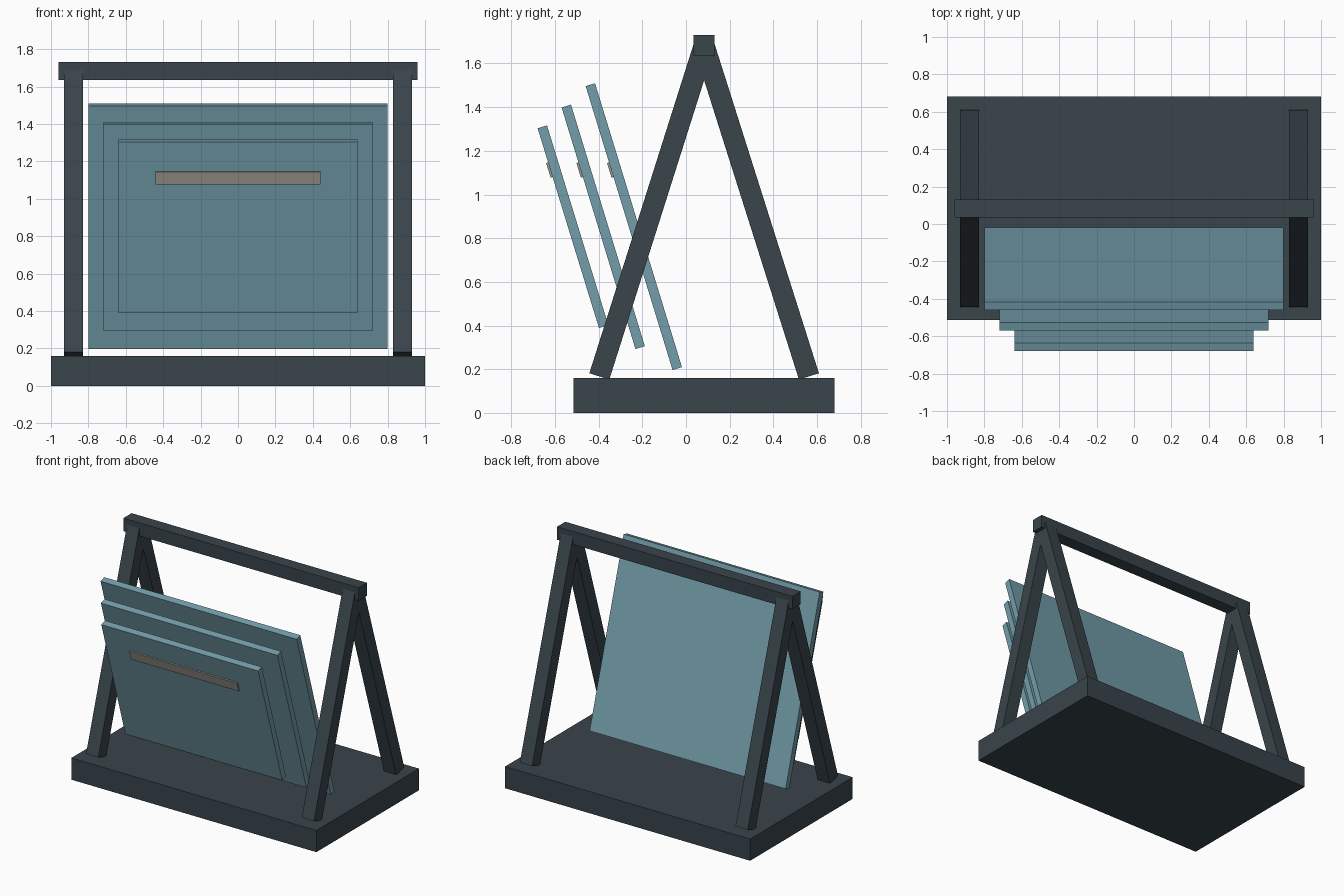
import bpy
from mathutils import Vector, Matrix

cube = bpy.data.objects.get("Cube")
if cube:
    bpy.data.objects.remove(cube, do_unlink=True)


def material(name, rgb):
    mat = bpy.data.materials.new(name)
    mat.use_nodes = True
    mat.diffuse_color = (*rgb, 1)
    mat.node_tree.nodes["Principled BSDF"].inputs["Base Color"].default_value = (*rgb, 1)
    return mat


slate = material("dark slate", (0.041, 0.058, 0.070))
blue = material("dusty blue", (0.171, 0.337, 0.402))
taupe = material("warm grey", (0.328, 0.305, 0.275))


def box(name, center, size, mat, rotation=None):
    bpy.ops.mesh.primitive_cube_add(size=1)
    obj = bpy.context.object
    obj.name = obj.data.name = name
    turn = rotation.to_matrix().to_4x4() if rotation else Matrix()
    obj.data.transform(Matrix.Translation(center) @ turn @ Matrix.Diagonal((*size, 1)))
    obj.data.materials.append(mat)
    return obj


def bar(name, x, low, high, width, depth, mat):
    """Box whose long axis runs between two (y, z) points."""
    a, b = Vector((x, *low)), Vector((x, *high))
    rotation = Vector((0, 0, 1)).rotation_difference(b - a)
    box(name, (a + b) / 2, (width, depth, (b - a).length), mat, rotation)
    return rotation


# Base and top rail
box("base", (0, 0.083, 0.08), (2, 1.195, 0.16), slate)
box("top_rail", (0, 0.083, 1.682), (1.92, 0.096, 0.096), slate)

# A-frame legs
for side, x in (("left", 0.88), ("right", -0.88)):
    bar("front_leg_" + side, x, (-0.397, 0.167), (0.083, 1.682), 0.1, 0.096, slate)
    bar("back_leg_" + side, x, (0.563, 0.167), (0.083, 1.682), 0.1, 0.096, slate)

# Leaning panels, each with a label strip set into its front face
panels = (
    ("front", 0.64, (-0.377, 0.395), (-0.658, 1.31)),
    ("middle", 0.72, (-0.21, 0.299), (-0.548, 1.405)),
    ("back", 0.80, (-0.04, 0.203), (-0.438, 1.503)),
)
for name, half, low, high in panels:
    rotation = bar(name + "_panel", 0, low, high, half * 2, 0.045, blue)
    a, b = Vector((0, *low)), Vector((0, *high))
    on_axis = a.lerp(b, (1.12 - a.z) / (b.z - a.z))
    center = on_axis + rotation @ Vector((0, -0.024, 0))
    box(name + "_label_strip", center, (0.88, 0.016, 0.07), taupe, rotation)
